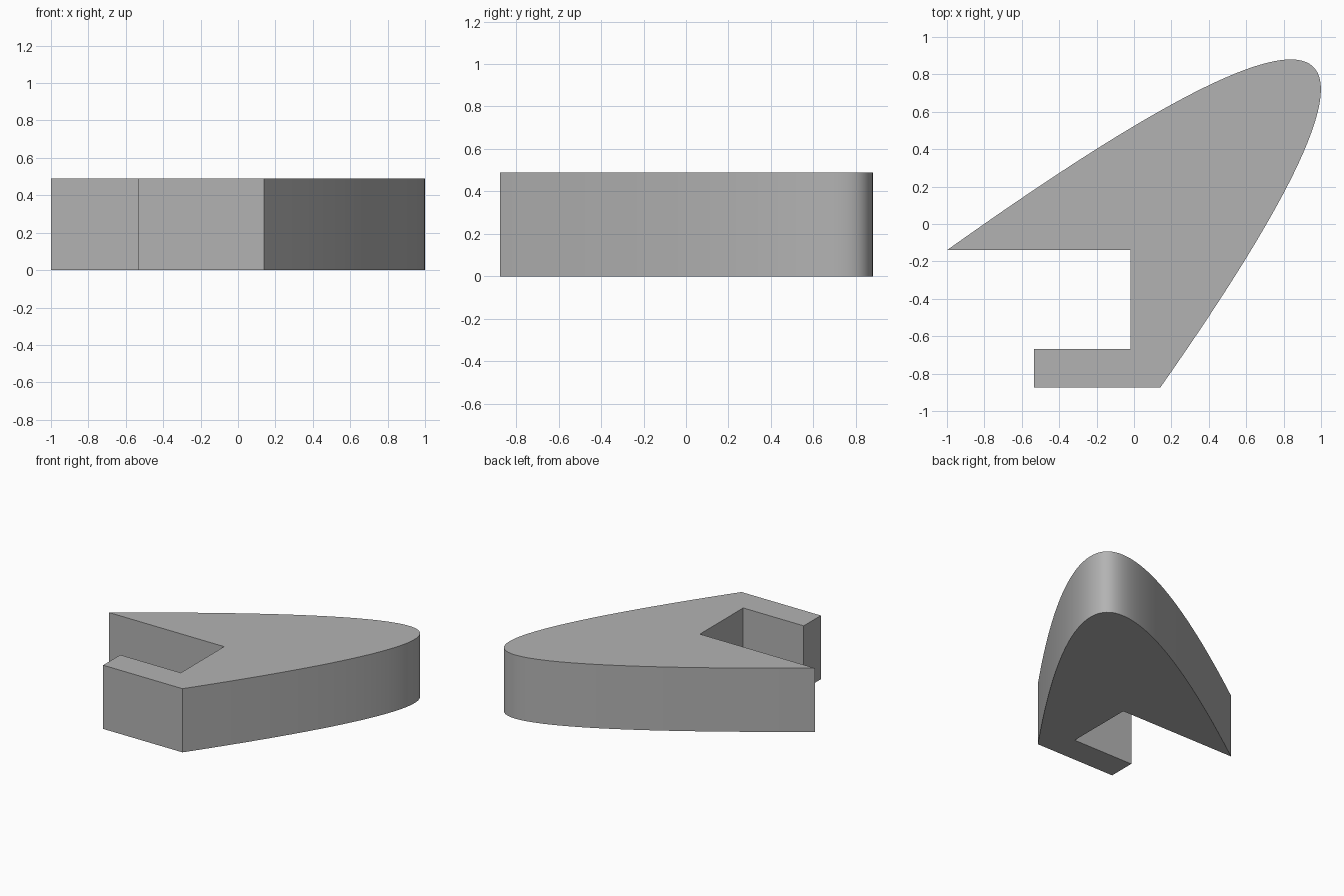
import bpy
import bmesh
import math
from mathutils import Vector

if "Cube" in bpy.data.objects:
    bpy.data.objects.remove(bpy.data.objects["Cube"], do_unlink=True)

HEIGHT = 0.49
SEGMENTS = 64

# Single plain grey
grey = bpy.data.materials.new("plain grey")
grey.use_nodes = True
colour = (0.45, 0.45, 0.45, 1)
grey.diffuse_color = colour
grey.node_tree.nodes["Principled BSDF"].inputs["Base Color"].default_value = colour


def parabola(start, control, end, count):
    """Points along a quadratic curve, ends included."""
    points = []
    for i in range(count + 1):
        t = i / count
        points.append(start * (1 - t) ** 2 + control * 2 * t * (1 - t) + end * t ** 2)
    return points


# Outline: rounded nose, then the straight edges of the foot and notch
outline = parabola(Vector((-1, -0.14)), Vector((2.31, 2.218)),
                   Vector((0.14, -0.875)), SEGMENTS)
outline += [Vector(p) for p in ((-0.535, -0.875), (-0.535, -0.667),
                                (-0.02, -0.667), (-0.02, -0.14))]

# Extruded body
bm = bmesh.new()
base = bm.faces.new([bm.verts.new((p.x, p.y, 0)) for p in outline])
extruded = bmesh.ops.extrude_face_region(bm, geom=[base], use_keep_orig=True)
top_verts = [g for g in extruded["geom"] if isinstance(g, bmesh.types.BMVert)]
bmesh.ops.translate(bm, verts=top_verts, vec=(0, 0, HEIGHT))
bmesh.ops.recalc_face_normals(bm, faces=bm.faces)
mesh = bpy.data.meshes.new("notched_body")
bm.to_mesh(mesh)
bm.free()
mesh.materials.append(grey)

body = bpy.data.objects.new("notched_body", mesh)
bpy.context.collection.objects.link(body)
bpy.context.view_layer.objects.active = body
body.select_set(True)
bpy.ops.object.shade_smooth_by_angle(angle=math.radians(30))
